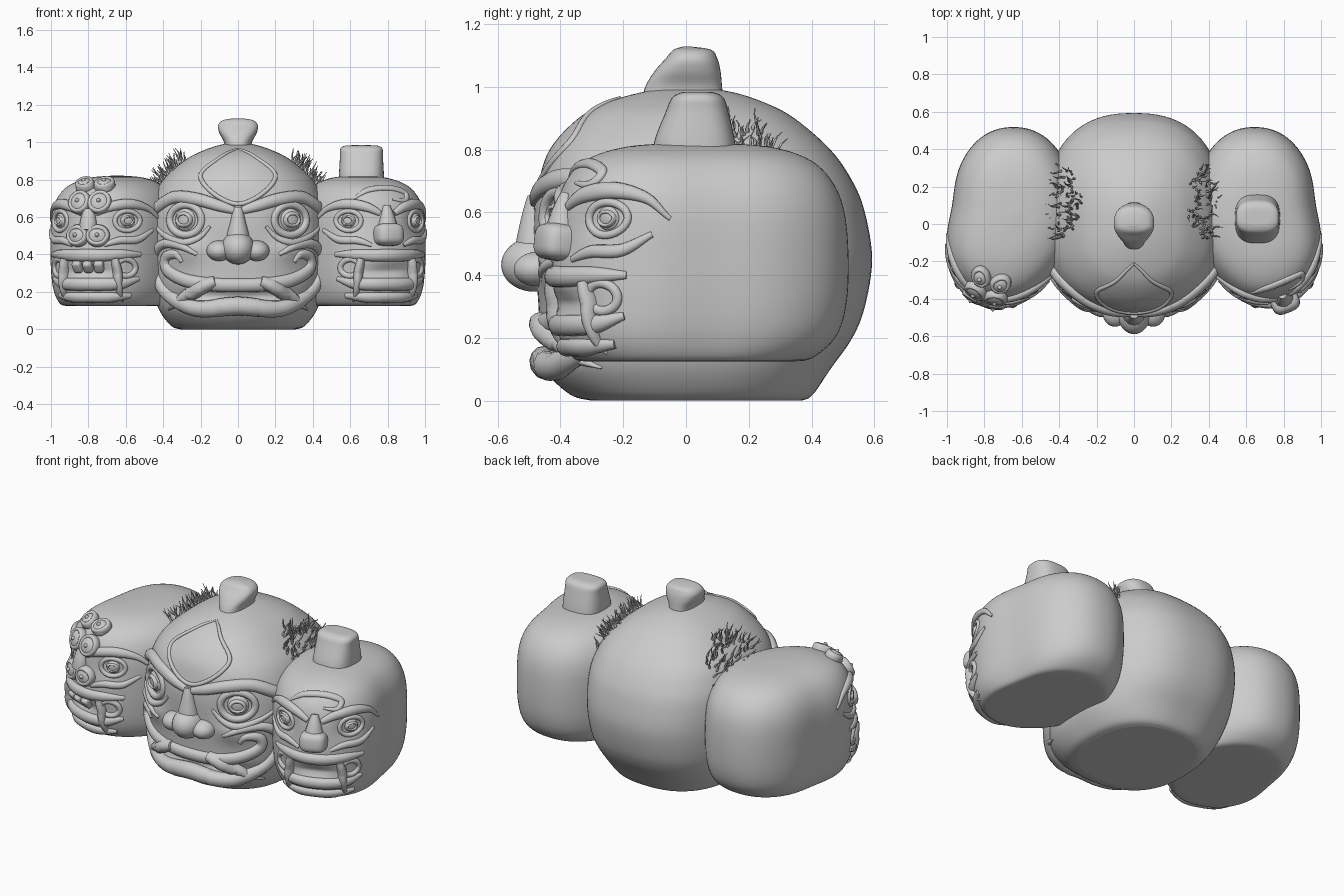
import bpy, bmesh, math, random
from math import sin, cos, pi
from mathutils import Vector, Matrix
from mathutils.bvhtree import BVHTree

if "Cube" in bpy.data.objects:
    bpy.data.objects.remove(bpy.data.objects["Cube"])

random.seed(4)
UP = Vector((0, 0, 1))


def catmull(p, k):
    out = []
    for i in range(len(p) - 1):
        q = p[max(i - 1, 0)], p[i], p[i + 1], p[min(i + 2, len(p) - 1)]
        for j in range(k):
            t = j / k
            out.append(tuple(.5 * (2*b + (c-a)*t + (2*a-5*b+4*c-d)*t*t + (3*b-a-3*c+d)*t**3)
                             for a, b, c, d in zip(*q)))
    return out + [tuple(p[-1])]


def loft(bm, rings, closed=False):
    vs = [[bm.verts.new(p) for p in r] for r in rings]
    n = len(vs[0])
    pairs = list(zip(vs, vs[1:])) + ([(vs[-1], vs[0])] if closed else [])
    for a, b in pairs:
        for i in range(n):
            bm.faces.new((a[i], a[(i + 1) % n], b[(i + 1) % n], b[i]))
    if not closed:
        bm.faces.new(vs[0])
        bm.faces.new(vs[-1])


def finish(name, bm, place=None):
    if place:
        for v in bm.verts:
            v.co = place(v.co.copy())
    bmesh.ops.recalc_face_normals(bm, faces=bm.faces)
    for f in bm.faces:
        f.smooth = len(f.verts) < 9
    me = bpy.data.meshes.new(name)
    bm.to_mesh(me)
    bm.free()
    ob = bpy.data.objects.new(name, me)
    bpy.context.collection.objects.link(ob)
    return ob


def spow(v, e):
    return math.copysign(abs(v) ** e, v)


def rounded_stack(rows, n, k=6, seg=96):
    """Rows of (z, half width, front depth, back depth) to superellipse rings."""
    rings = []
    for z, w, f, b in catmull(rows, k):
        ring = []
        for i in range(seg):
            a = 2 * pi * i / seg
            y = spow(sin(a), 2 / n)
            ring.append(Vector((w * spow(cos(a), 2 / n), y * (b if y > 0 else f), z)))
        rings.append(ring)
    return rings


class Head:
    def __init__(self, name, rows, n, dents, place):
        self.name, self.place = name, place
        bm = bmesh.new()
        loft(bm, rounded_stack(rows, n))
        for v in bm.verts:
            if v.co.y < 0:
                v.co.y += sum(d * math.exp(-((abs(v.co.x) - u) / ru) ** 2 - ((v.co.z - z) / rz) ** 2)
                              for u, z, ru, rz, d in dents)
        bmesh.ops.recalc_face_normals(bm, faces=bm.faces)
        bm.normal_update()
        self.bvh = BVHTree.FromBMesh(bm)
        finish(name, bm, place)

    def on(self, u, z):
        hit = self.bvh.ray_cast(Vector((u, -2, z)), Vector((0, 1, 0)))
        if hit[0] is None:
            hit = self.bvh.find_nearest(Vector((u, -.3, z)))
        return hit[0], hit[1]

    # raised band that follows the face; points are (x, z, radius)
    def band(self, part, pts, lift=.8, closed=False, k=7):
        path = pts if closed else catmull(pts, k)
        cn = [self.on(u, z) for u, z, r in path]
        m, rings = len(path), []
        for i, (c, n) in enumerate(cn):
            a, b = ((i - 1) % m, (i + 1) % m) if closed else (max(i - 1, 0), min(i + 1, m - 1))
            t = cn[b][0] - cn[a][0]
            s = t.cross(n).normalized()
            r = max(path[i][2], .003)
            rings.append([c + n * r * lift * cos(q * pi / 6) + s * r * sin(q * pi / 6) for q in range(12)])
        bm = bmesh.new()
        loft(bm, rings, closed)
        finish(self.name + "_" + part, bm, self.place)

    def pair(self, part, pts, lift=.8):
        for s in (-1, 1):
            self.band(part, [(s * u, z, r) for u, z, r in pts], lift)

    def across(self, part, half, lift=.8):
        self.band(part, half + [(-u, z, r) for u, z, r in half[-2::-1]], lift)

    def ring(self, part, u, z, ru, rz, r, lift=.9):
        self.band(part, [(u + ru * cos(i * pi / 16), z + rz * sin(i * pi / 16), r) for i in range(32)],
                  lift, True)

    # ellipsoid (or boxier with a smaller power) sitting on the face
    def blob(self, part, u, z, size, power=1.0, spin=0):
        c, n = self.on(u, z)
        right = UP.cross(n).normalized()
        basis = Matrix((right, n, n.cross(right))).transposed() @ Matrix.Rotation(spin, 3, 'Y')
        bm = bmesh.new()
        bmesh.ops.create_uvsphere(bm, u_segments=32, v_segments=18, radius=1)
        for v in bm.verts:
            v.co = c + basis @ Vector([spow(q, power) * s for q, s in zip(v.co, size)])
        finish(self.name + "_" + part, bm, self.place)

    def eye(self, u, z, r):
        self.ring("eye_rim", u, z, r, r * .95, r * .24)
        self.blob("eyeball", u, z, (r * .72, r * .35, r * .72))
        self.ring("iris", u, z, r * .42, r * .42, r * .14, 3)


# ---- middle head
main = Head("middle_head", [
    (0, .31, .30, .37), (.02, .36, .37, .405), (.1, .42, .45, .46), (.2, .455, .465, .53),
    (.3, .475, .47, .57), (.45, .485, .48, .593), (.6, .48, .485, .57), (.7, .455, .465, .53),
    (.8, .40, .42, .46), (.9, .29, .335, .345), (.95, .20, .25, .25), (.985, .10, .13, .14),
    (1.0, .01, .01, .015)], 2.45,
    [(.28, .58, .09, .08, .03), (.2, .18, .14, .035, .03), (0, .17, .12, .03, .03),
     (.27, .42, .08, .06, -.025), (0, .82, .16, .1, -.015)], None)
for s in (-1, 1):
    main.eye(s * .28, .585, .085)
    main.blob("nostril", s * .10, .42, (.068, .075, .055))
main.pair("brow", [(.02, .635, .02), (.10, .66, .03), (.22, .695, .035), (.34, .705, .035),
                   (.43, .65, .035), (.475, .585, .02)])
main.pair("lower_lid", [(.15, .55, .008), (.21, .49, .016), (.30, .465, .02), (.39, .50, .016), (.45, .56, .008)])
main.band("nose_bridge", [(0, .65, .025), (0, .58, .04), (0, .50, .06), (0, .46, .06)], 1)
main.blob("nose_tip", 0, .435, (.088, .11, .088))
main.across("upper_lip", [(.30, .36, .012), (.335, .40, .022), (.385, .385, .03), (.38, .32, .034),
                          (.29, .265, .036), (.15, .24, .037), (0, .235, .037)])
main.across("outer_lip", [(.22, .40, .01), (.31, .445, .02), (.40, .455, .026), (.445, .39, .03), (.435, .28, .033),
                          (.37, .18, .036), (.22, .11, .045), (0, .125, .05)], .9)
main.pair("tusk", [(.12, .255, .03), (.2, .225, .042), (.29, .165, .032), (.37, .105, .004)], 1.3)
main.across("forehead_crest", [(0, .965, .006), (.07, .935, .01), (.19, .845, .012), (.185, .78, .012),
                               (.1, .705, .012), (0, .67, .012)], .9)

# ---- side heads: faces bend outwards from straight backs
side_rows = [(.125, .24, .35, .30), (.135, .285, .395, .37), (.2, .315, .44, .445), (.3, .33, .455, .48),
             (.45, .335, .455, .488), (.6, .33, .45, .475), (.7, .30, .42, .435), (.77, .24, .35, .36),
             (.81, .14, .22, .23), (.822, .02, .03, .03)]


def bend(sign):
    def place(p):
        t = min(max((.3 - p.y) / .6, 0), 1)
        a = math.radians(20) * t * t * (3 - 2 * t)
        x, y = p.x * cos(a) - p.y * sin(a), p.x * sin(a) + p.y * cos(a)
        return Vector((sign * (x + .645), y + .03, p.z))
    return place


side_dents = [(.18, .57, .06, .06, .025), (0, .31, .13, .025, .03), (0, .42, .13, .08, -.015)]
right = Head("right_head", side_rows, 2.2, side_dents, bend(1))
left = Head("left_head", side_rows, 2.2, side_dents, bend(-1))

for h in (right, left):
    for s in (-1, 1):
        h.eye(s * .19, .58, .055)
        h.ring("mouth_corner", s * .19, .33, .04, .045, .016)
    h.pair("brow", [(.04, .62, .016), (.11, .655, .026), (.20, .67, .028), (.27, .645, .018), (.31, .58, .008)])
    h.pair("cheek_fold", [(.09, .45, .01), (.16, .475, .02), (.24, .48, .02), (.29, .53, .01)])
    h.across("upper_lip", [(.25, .40, .012), (.18, .40, .026), (.09, .395, .032), (0, .395, .034)])
    h.across("lower_lip", [(.24, .27, .012), (.17, .245, .03), (.08, .24, .034), (0, .24, .034)])
    h.across("chin", [(.2, .18, .015), (.1, .17, .03), (0, .17, .03)])
    h.pair("fang", [(.14, .38, .02), (.15, .31, .026), (.155, .22, .02), (.16, .15, .004)], 1.5)

# square snout, forehead swirl
right.blob("snout", 0, .505, (.078, .075, .06), .6)
right.band("snout_bridge", [(0, .66, .02), (0, .6, .04), (0, .53, .06)], .9)
right.band("forehead_swirl", [(-.16, .70, .006), (-.08, .745, .018), (.04, .755, .02), (.13, .73, .018),
                              (.12, .69, .014), (.04, .695, .006)], .7)

# stacked ringed knobs and front teeth
for z, r in ((.50, .046), (.675, .046), (.765, .038)):
    for s in (-1, 1):
        left.blob("knob", s * .054, z, (r + .014, .04, r + .014))
        left.ring("knob_rim", s * .054, z, r, r * (.95 if z < .7 else .5), .017, 2.2)
        left.blob("knob_centre", s * .054, z, (.018, .052, .018))
left.band("nose_bridge", [(0, .64, .03), (0, .58, .045), (0, .53, .05)], .9)
for u in (-.06, 0, .06):
    left.blob("tooth", u, .34, (.026, .03, .035), .5)


# ---- topknot and horn block
def knob(name, rows, n, x, y):
    bm = bmesh.new()
    loft(bm, rounded_stack(rows, n, 6, 40))
    finish(name, bm, lambda p: p + Vector((x, y, 0)))


knob("topknot", [(.94, .07, .145, .12), (1.0, .075, .13, .115), (1.05, .10, .10, .11), (1.09, .107, .065, .10),
                 (1.118, .08, .04, .08), (1.128, .02, .01, .02)], 2.5, 0, 0)
knob("horn_block", [(.77, .12, .135, .13), (.83, .12, .13, .125), (.92, .115, .095, .105), (.965, .113, .075, .09),
                    (.982, .085, .045, .06), (.984, .02, .02, .02)], 2.8, .66, .03)

# ---- hair tufts
for sign, name in ((1, "right_hair_tuft"), (-1, "left_hair_tuft")):
    bm = bmesh.new()
    for i in range(120):
        a, q = random.uniform(0, 2 * pi), math.sqrt(random.random())
        x, y = .385 + .105 * q * cos(a), .11 + .2 * q * sin(a)
        c, n = main.bvh.ray_cast(Vector((sign * x, y, 2)), -UP)[:2]
        if c is None:
            continue
        d = (n * .7 + UP * .6 + Vector([random.uniform(-.5, .5) for _ in range(3)])).normalized()
        e1 = d.orthogonal().normalized()
        e2 = d.cross(e1)
        size, ph, rings = random.uniform(.035, .1), random.uniform(0, 6), []
        for j in range(6):
            t = j / 5
            m = c + d * size * (t - .1) + (e1 * sin(ph + 5 * t) + e2 * cos(ph + 4 * t)) * .007 * t
            r = .006 * (1 - .75 * t) * (1.3 if j % 2 else 1)
            rings.append([m + (e1 * cos(k * pi / 2.5) + e2 * sin(k * pi / 2.5)) * r for k in range(5)])
        loft(bm, rings)
    finish(name, bm)
